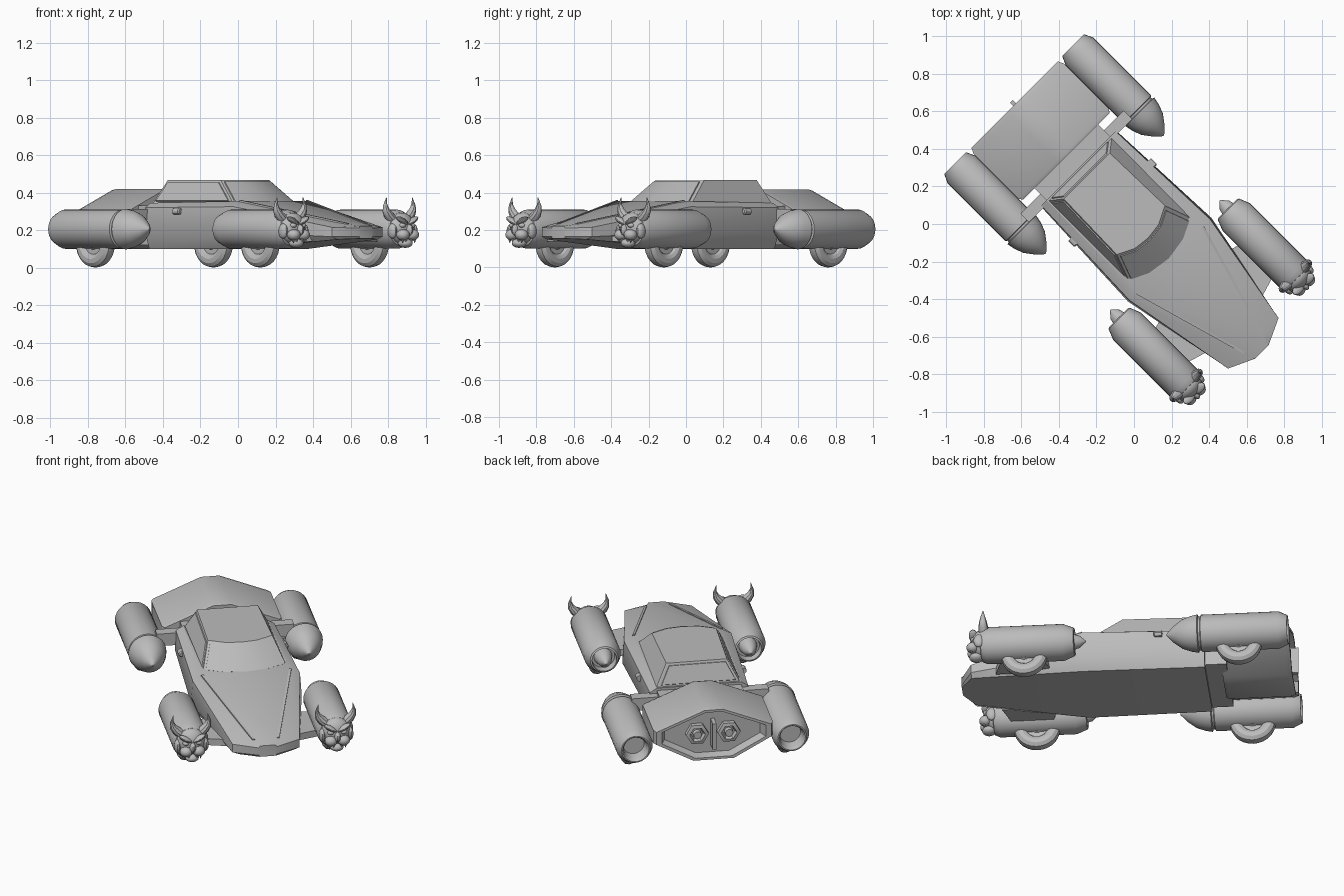
import bpy, bmesh
from math import pi, sin, cos
from mathutils import Matrix, Vector

cube = bpy.data.objects.get("Cube")
if cube:
    bpy.data.objects.remove(cube, do_unlink=True)

grey = bpy.data.materials.new("plain_grey")
grey.use_nodes = True
color = (0.5, 0.5, 0.5, 1)
grey.diffuse_color = color
grey.node_tree.nodes["Principled BSDF"].inputs["Base Color"].default_value = color

# The car is built pointing along +x, then turned to its parked angle
TURN = Matrix.Rotation(-pi / 4, 4, 'Z')
made = []


def finish(name, bm):
    bmesh.ops.recalc_face_normals(bm, faces=bm.faces)
    bm.transform(TURN)
    mesh = bpy.data.meshes.new(name)
    bm.to_mesh(mesh)
    bm.free()
    mesh.materials.append(grey)
    ob = bpy.data.objects.new(name, mesh)
    bpy.context.collection.objects.link(ob)
    made.append(ob)


def loft(bm, rings):
    """Skin rings of equal length and cap both ends; return the side faces."""
    rows = [[bm.verts.new(p) for p in ring] for ring in rings]
    n = len(rows[0])
    sides = []
    for a, b in zip(rows, rows[1:]):
        for i in range(n):
            j = (i + 1) % n
            sides.append(bm.faces.new((a[i], a[j], b[j], b[i])))
    bm.faces.new(rows[0][::-1])
    bm.faces.new(rows[-1])
    return sides


def lathe(bm, profile, centre, axis='x', sides=28):
    c = Vector(centre)
    rings = []
    for a, r in profile:
        ring = []
        for k in range(sides):
            u, v = r * cos(2 * pi * k / sides), r * sin(2 * pi * k / sides)
            ring.append(c + Vector((a, u, v) if axis == 'x' else (u, a, v)))
        rings.append(ring)
    loft(bm, rings)


def box(bm, centre, size):
    bmesh.ops.create_cube(bm, size=1, matrix=Matrix.Translation(centre) @ Matrix.Diagonal((*size, 1)))


def ball(bm, centre, size, tilt=0):
    bmesh.ops.create_uvsphere(bm, u_segments=14, v_segments=9, radius=1,
                              matrix=Matrix.Translation(centre) @ Matrix.Rotation(tilt, 4, 'X')
                              @ Matrix.Diagonal((*size, 1)))


def mirrored(s, half):
    """Full cross-section from its left half, listed top to bottom."""
    return [(s, t, z) for t, z in half] + [(s, -t, z) for t, z in reversed(half)]


# Wedge hull with a tapering bonnet
bm = bmesh.new()
loft(bm, [
    mirrored(-.42, [(.24, .345), (.28, .32), (.285, .2), (.25, .1)]),
    mirrored(.27, [(.25, .355), (.305, .325), (.315, .19), (.26, .1)]),
    mirrored(.90, [(.07, .232), (.19, .215), (.19, .165), (.15, .15)]),
    mirrored(.965, [(.045, .222), (.05, .21), (.05, .165), (.045, .155)]),
])
finish("hull", bm)

# Bonnet edge ridges
bm = bmesh.new()
for m in (1, -1):
    loft(bm, [[(s, m * (t + d), z + h) for d, h in ((-.007, -.02), (-.007, .005), (.007, .005), (.007, -.02))]
              for s, t, z in ((.27, .25, .355), (.90, .07, .232))])
finish("bonnet_ridges", bm)

# Cabin with inset windscreen and side windows
bm = bmesh.new()
half_base = [(-.41, .235), (.2, .235), (.25, .13), (.27, 0)]
half_roof = [(-.36, .17), (.05, .18), (.095, .09), (.106, 0)]
rings = []
for half, z in ((half_base, .34), (half_roof, .466)):
    rings.append([(s, t, z) for s, t in half] + [(s, -t, z) for s, t in half[-2::-1]])
sides = loft(bm, rings)
for group in ([sides[0]], sides[1:5], [sides[5]], [sides[6]]):
    bmesh.ops.inset_region(bm, faces=group, thickness=.014, depth=0, use_even_offset=True)
    bmesh.ops.inset_region(bm, faces=group, thickness=.002, depth=-.006, use_even_offset=True)
finish("cabin", bm)

# Rear engine block: hexagonal, with a recessed back
bm = bmesh.new()
half = [(.055, .418), (.34, .3), (.34, .22), (.12, .1)]
mid = .257


def scaled(s, f):
    return mirrored(s, [(t * f, mid + (z - mid) * f) for t, z in half])


loft(bm, [scaled(-.51, .96), scaled(-.53, 1), scaled(-.87, 1), scaled(-.9, .96),
          scaled(-.9, .87), scaled(-.85, .8)])
finish("engine_block", bm)

# Neck and cross beam joining the block, the hull and the rear pods
bm = bmesh.new()
box(bm, (-.47, 0, .225), (.14, .48, .21))
finish("neck", bm)
bm = bmesh.new()
box(bm, (-.435, 0, .275), (.065, .78, .075))
finish("cross_beam", bm)

# Hexagonal exhausts and the centre fin
bm = bmesh.new()
for m in (1, -1):
    lathe(bm, [(-.84, .065), (-.88, .065), (-.885, .045), (-.865, .035)], (0, m * .09, mid), sides=6)
    lathe(bm, [(-.86, .025), (-.89, .022)], (0, m * .09, mid), sides=16)
finish("exhausts", bm)
bm = bmesh.new()
box(bm, (-.885, 0, mid), (.08, .022, .16))
finish("centre_fin", bm)

REAR_POD = [(-.83, .06), (-.89, .066), (-.905, .075), (-.905, .082), (-.855, .105), (-.42, .105),
            (-.415, .095), (-.405, .095), (-.4, .108), (-.36, .1), (-.31, .082), (-.26, .045), (-.222, .005)]
FRONT_POD = [(.235, .004), (.27, .035), (.34, .052), (.34, .066), (.295, .07), (.3, .08),
             (.36, .104), (.79, .104), (.82, .09), (.83, .06)]
TYRE = [(-.022, .018), (-.028, .03), (-.018, .035), (-.018, .06), (-.03, .068), (-.038, .085),
        (-.036, .108), (-.022, .126), (0, .131)]
TYRE += [(-a, r) for a, r in TYRE[-2::-1]]

for side, m in (("left", 1), ("right", -1)):
    # Pods
    for end, profile, t in (("rear", REAR_POD, .445), ("front", FRONT_POD, .412)):
        bm = bmesh.new()
        lathe(bm, profile, (0, m * t, .205))
        finish(f"{end}_pod_{side}", bm)
    # Wheels set into the pods
    for end, s, t in (("rear", -.63, .445), ("front", .58, .412)):
        bm = bmesh.new()
        lathe(bm, TYRE, (s, m * t, .131), axis='y')
        finish(f"{end}_wheel_{side}", bm)
    # Front strut
    bm = bmesh.new()
    loft(bm, [[(s, m * t, z) for s, z in ((a, .14), (b, .14), (b, .18), (a, .18))]
              for t, a, b in ((.2, .44, .76), (.4, .5, .7))])
    finish(f"front_strut_{side}", bm)
    # Small side lamp
    bm = bmesh.new()
    lathe(bm, [(-.02, .018), (.02, .018), (.026, .012)], (-.163, m * .295, .3), sides=12)
    box(bm, (-.163, m * .28, .31), (.05, .03, .015))
    finish(f"side_lamp_{side}", bm)

    # Horned mask on the front pod
    c = Vector((0, m * .412, .205))
    bm = bmesh.new()
    ball(bm, c + Vector((.82, 0, .005)), (.06, .085, .085))
    ball(bm, c + Vector((.875, 0, -.005)), (.03, .018, .03))
    ball(bm, c + Vector((.85, 0, -.075)), (.04, .04, .025))
    for k in (1, -1):
        ball(bm, c + Vector((.865, k * .038, .045)), (.025, .042, .014), k * .5)
        ball(bm, c + Vector((.862, k * .036, .02)), (.02, .02, .014))
        ball(bm, c + Vector((.868, k * .036, -.03)), (.036, .036, .03))
        ball(bm, c + Vector((.83, k * .078, -.01)), (.03, .02, .04))
        for w, d in ((.022, .045), (.045, .03)):
            fang = Matrix.Translation(c + Vector((.875, k * w, -.06))) @ Matrix.Rotation(pi, 4, 'X')
            bmesh.ops.create_cone(bm, cap_ends=True, segments=8, radius1=.011, radius2=.001,
                                  depth=d, matrix=fang)
    finish(f"mask_{side}", bm)
    bm = bmesh.new()
    for k in (1, -1):
        path = [(.05, .05, .03), (.08, .075, .028), (.1, .1, .021), (.107, .13, .012), (.098, .168, .002)]
        loft(bm, [[c + Vector((.805 + r * cos(a), k * (t + r * sin(a) * .8), z + r * sin(a) * -.5))
                   for a in (2 * pi * i / 10 for i in range(10))] for t, z, r in path])
    finish(f"horns_{side}", bm)

# Smooth the round parts, keep the creases sharp
bpy.ops.object.select_all(action='DESELECT')
for ob in made:
    ob.select_set(True)
bpy.context.view_layer.objects.active = made[0]
bpy.ops.object.shade_smooth_by_angle(angle=pi / 6)
